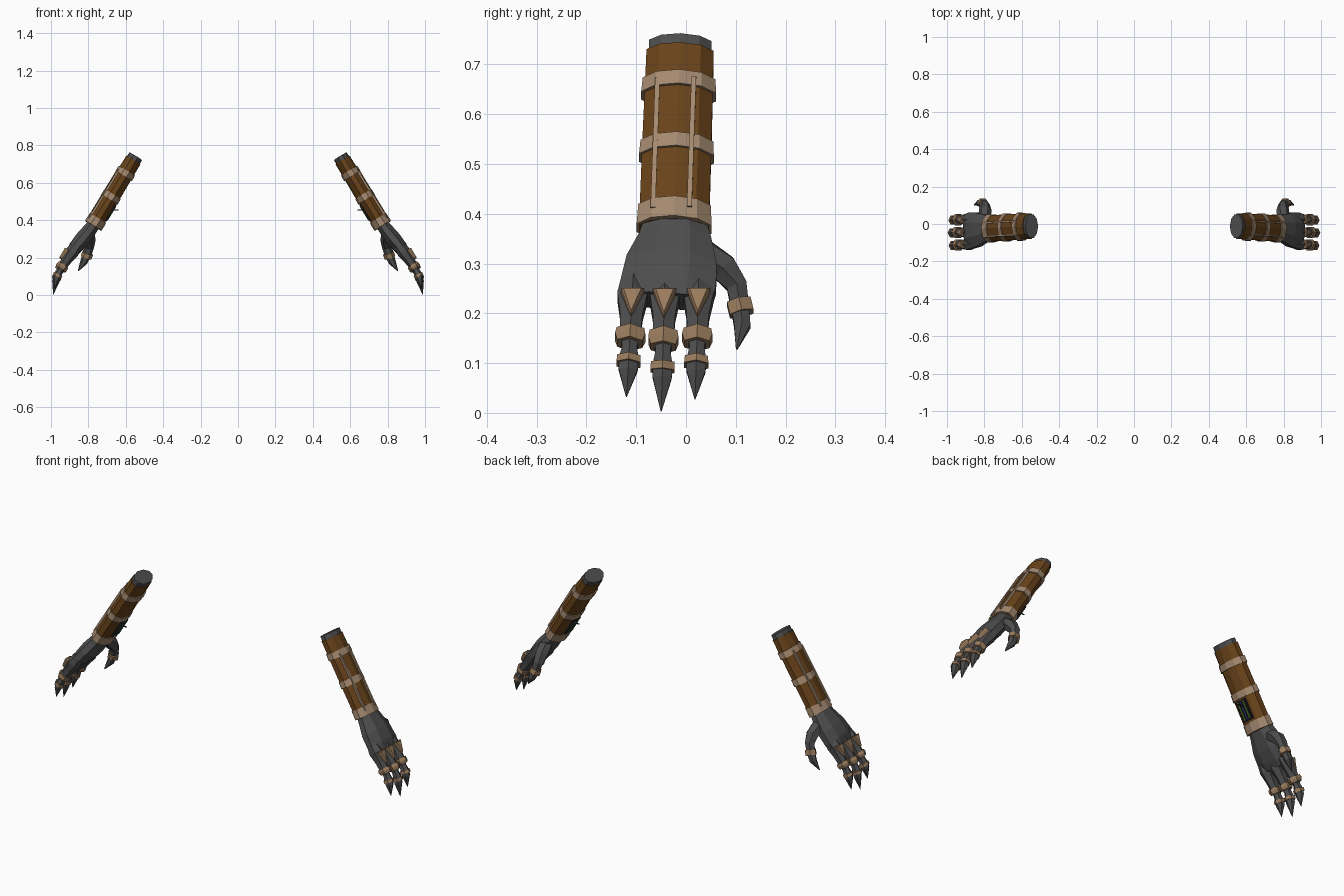
import bpy, bmesh, math
from mathutils import Vector

if "Cube" in bpy.data.objects:
    bpy.data.objects.remove(bpy.data.objects["Cube"])


def material(name, r, g, b):
    m = bpy.data.materials.new(name)
    m.diffuse_color = (r, g, b, 1)
    m.use_nodes = True
    m.node_tree.nodes["Principled BSDF"].inputs["Base Color"].default_value = m.diffuse_color
    return m


DARK = material("dark_grey", 0.075, 0.075, 0.075)
BROWN = material("leather", 0.14, 0.055, 0.01)
TAN = material("tan_strap", 0.37, 0.25, 0.16)
BONE = material("finger_band", 0.32, 0.2, 0.11)
BLACK = material("black", 0.01, 0.01, 0.012)
GREEN = material("green", 0.1, 0.3, 0.03)
BLUE = material("blue", 0.04, 0.04, 0.3)


def finish(name, bm, mat):
    # every part is modelled on the +x arm and mirrored to the other one
    bmesh.ops.recalc_face_normals(bm, faces=bm.faces)
    me = bpy.data.meshes.new(name)
    bm.to_mesh(me)
    bm.free()
    me.materials.append(mat)
    ob = bpy.data.objects.new(name, me)
    bpy.context.collection.objects.link(ob)
    ob.modifiers.new("other_arm", 'MIRROR').use_mirror_merge = False
    return ob


def loft(name, sections, sides, mat, phase=0.5):
    """Closed tube through (centre, half width in y, half thickness)."""
    bm = bmesh.new()
    pts = [Vector(s[0]) for s in sections]
    rings = []
    for i, (c, w, t) in enumerate(sections):
        tan = (pts[min(i + 1, len(pts) - 1)] - pts[max(i - 1, 0)]).normalized()
        u = (Vector((0, 1, 0)) - tan * tan.y).normalized()
        v = tan.cross(u)
        ring = []
        for k in range(sides):
            a = 2 * math.pi * (k + phase) / sides
            ring.append(bm.verts.new(pts[i] + u * w * math.cos(a) + v * t * math.sin(a)))
        rings.append(ring)
    for a, b in zip(rings, rings[1:]):
        for k in range(sides):
            j = (k + 1) % sides
            bm.faces.new((a[k], a[j], b[j], b[k]))
    bm.faces.new(rings[0])
    bm.faces.new(rings[-1])
    return finish(name, bm, mat)


def lerp_table(table, z):
    for (z0, v0), (z1, v1) in zip(table, table[1:]):
        if z >= z1:
            return v0 + (v1 - v0) * (z - z0) / (z1 - z0)
    return table[-1][1]


# forearm axis, with its outward normal
AXIS = Vector((0.525, 0, -0.851))
OUT = Vector((0.851, 0, 0.525))


def arm(z, dy=0.0, out=0.0):
    return Vector((0.545 + (0.745 - z) * 0.61, -0.011 - (0.745 - z) * 0.035 + dy, z)) + OUT * out


# forearm core and leather bracer
loft("forearm", [(arm(0.742), 0.066, 0.04), (arm(0.37), 0.07, 0.04)], 10, DARK)
loft("bracer", [(arm(0.722), 0.071, 0.044), (arm(0.55), 0.073, 0.047),
                (arm(0.37), 0.074, 0.045)], 10, BROWN)

# wrap-around straps and wrist cuff
for name, z, h in (("upper_strap", 0.65, 0.014), ("middle_strap", 0.525, 0.014), ("wrist_cuff", 0.39, 0.02)):
    loft(name, [(arm(z + h), 0.077, 0.051), (arm(z - h), 0.079, 0.052)], 10, TAN)

# long straps down the outer face
for i, (dy, out) in enumerate(((-0.043, 0.039), (0.03, 0.044))):
    loft(f"long_strap_{i}", [(arm(0.65, dy, out), 0.007, 0.008),
                             (arm(0.39, dy, out), 0.007, 0.008)], 4, TAN)

# inset mechanism on the inner face
loft("inner_panel", [(arm(0.505, 0, -0.043), 0.042, 0.009), (arm(0.42, 0, -0.043), 0.042, 0.009)], 4, BLACK)
for i, (dy, m) in enumerate(((-0.017, GREEN), (0, BLUE), (0.017, GREEN))):
    loft(f"inner_wire_{i}", [(arm(0.5, dy, -0.049), 0.004, 0.004),
                             (arm(0.425, dy, -0.049), 0.004, 0.004)], 4, m)
p = arm(0.478, 0, -0.045)
loft("inner_pin", [(p, 0.003, 0.003), (p + Vector((-0.03, 0, 0)), 0.003, 0.003)], 4, BLACK)

# hand: centre line x as a function of height
PATH = [(0.40, 0.755), (0.37, 0.775), (0.25, 0.872), (0.145, 0.945), (0.095, 0.97), (0.0, 0.988)]


def hand(y, z):
    return Vector((lerp_table(PATH, z), y, z))


loft("palm", [(hand(-0.022, 0.395), 0.062, 0.036), (hand(-0.022, 0.35), 0.078, 0.04),
              (hand(-0.029, 0.30), 0.098, 0.044), (hand(-0.035, 0.255), 0.104, 0.04),
              (hand(-0.038, 0.225), 0.098, 0.03)], 8, DARK)

# three clawed fingers: knuckle y, claw tip y, lift of the tip
for i, (y0, y1, lift) in enumerate(((-0.106, -0.12, 0.03), (-0.042, -0.05, 0.0), (0.026, 0.018, 0.025))):
    def at(z):
        f = (0.26 - z) / 0.26
        return hand(y0 + (y1 - y0) * f, z + lift * f * f)

    loft(f"finger_{i}", [(at(z), w, t) for z, w, t in (
        (0.265, 0.028, 0.026), (0.232, 0.035, 0.036), (0.19, 0.026, 0.028), (0.15, 0.024, 0.024),
        (0.122, 0.017, 0.018), (0.095, 0.023, 0.022), (0.07, 0.022, 0.019), (0.003, 0.001, 0.001))], 6, DARK)
    loft(f"finger_band_{i}", [(at(0.158), 0.032, 0.031), (at(0.146), 0.035, 0.033),
                              (at(0.132), 0.029, 0.029)], 6, BONE)
    loft(f"claw_band_{i}", [(at(0.1), 0.027, 0.025), (at(0.084), 0.028, 0.025)], 6, BONE)

    # triangular knuckle plate with a sunken centre
    n = Vector((0.82, 0, 0.57))
    top, low = at(0.228) + n * 0.034, at(0.175) + n * 0.029
    side = Vector((0, 0.023, 0))
    bm = bmesh.new()
    outer = [bm.verts.new(v + n * 0.006) for v in (top - side, top + side, low)]
    inner = [bm.verts.new(v - n * 0.012) for v in (top - side, top + side, low)]
    face = bm.faces.new(outer)
    bm.faces.new(inner)
    for k in range(3):
        j = (k + 1) % 3
        bm.faces.new((outer[k], outer[j], inner[j], inner[k]))
    bm.normal_update()
    bmesh.ops.inset_region(bm, faces=[face], thickness=0.006, depth=-0.005)
    finish(f"knuckle_plate_{i}", bm, BONE)

# thumb with its band, curling forward of the palm
loft("thumb", [((0.80, 0.03, 0.325), 0.03, 0.034), ((0.795, 0.075, 0.292), 0.032, 0.034),
               ((0.797, 0.102, 0.255), 0.024, 0.027), ((0.808, 0.108, 0.215), 0.021, 0.024),
               ((0.825, 0.113, 0.175), 0.019, 0.02), ((0.855, 0.102, 0.128), 0.002, 0.002)], 6, DARK)
loft("thumb_band", [((0.804, 0.106, 0.224), 0.028, 0.03), ((0.812, 0.112, 0.199), 0.028, 0.03)], 6, BONE)
